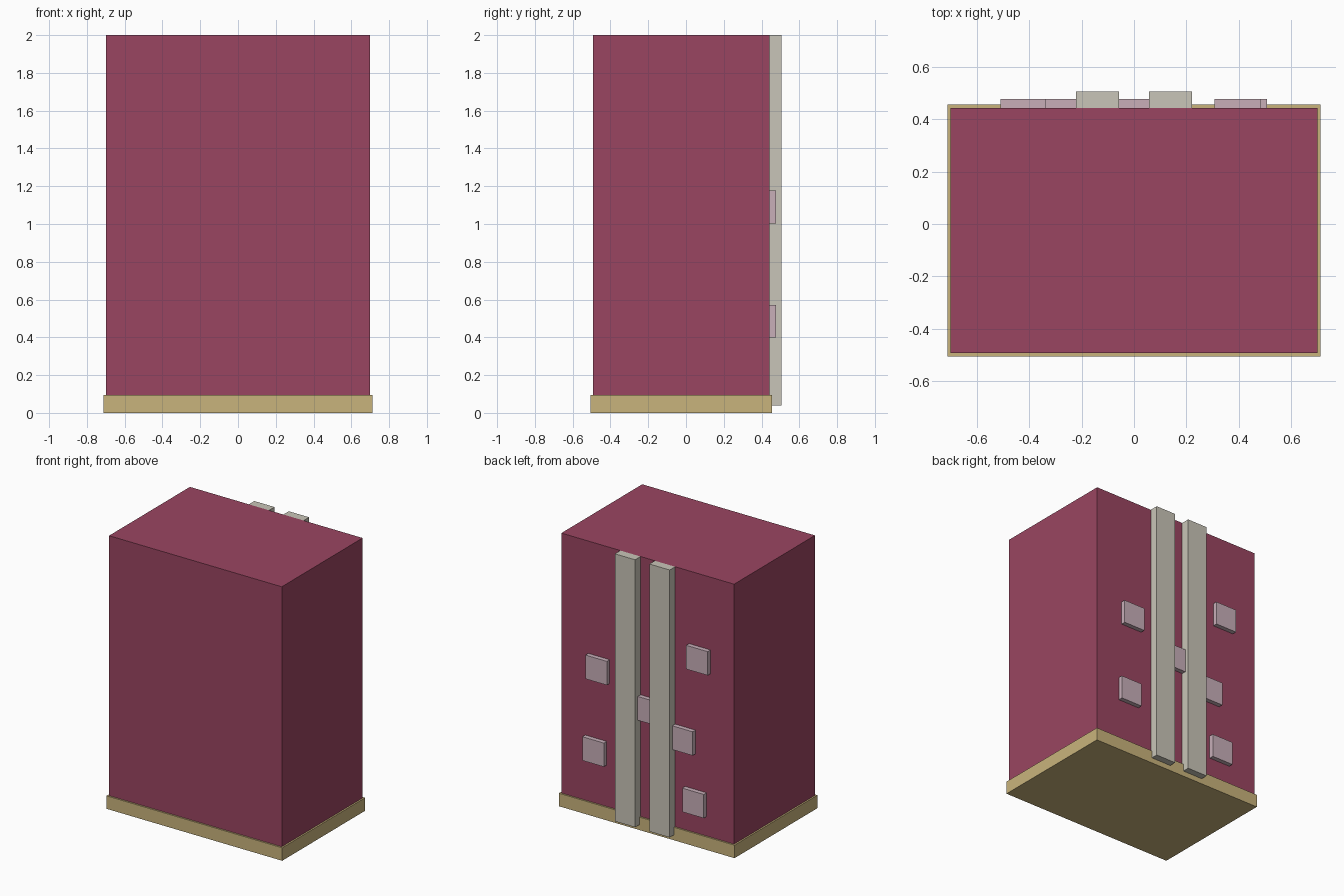
import bpy
import bmesh
from mathutils import Vector

cube = bpy.data.objects.get("Cube")
if cube:
    bpy.data.objects.remove(cube, do_unlink=True)


def make_material(name, rgb):
    mat = bpy.data.materials.new(name)
    mat.use_nodes = True
    colour = (*rgb, 1.0)
    mat.diffuse_color = colour
    mat.node_tree.nodes["Principled BSDF"].inputs["Base Color"].default_value = colour
    return mat


def box(name, low, high, mat):
    """Flat-sided box spanning two opposite corners."""
    low, high = Vector(low), Vector(high)
    bm = bmesh.new()
    bmesh.ops.create_cube(bm, size=1)
    bmesh.ops.scale(bm, vec=high - low, verts=bm.verts)
    bmesh.ops.translate(bm, vec=(low + high) / 2, verts=bm.verts)
    mesh = bpy.data.meshes.new(name)
    bm.to_mesh(mesh)
    bm.free()
    mesh.materials.append(mat)
    obj = bpy.data.objects.new(name, mesh)
    bpy.context.collection.objects.link(obj)
    return obj


crimson = make_material("crimson", (0.323, 0.060, 0.120))
sand = make_material("sand", (0.584, 0.456, 0.202))
pale_grey = make_material("pale grey", (0.584, 0.558, 0.479))
dusty_pink = make_material("dusty pink", (0.578, 0.429, 0.485))

BACK = 0.443

# Main block and its slightly wider plinth
box("body", (-0.70, -0.493, 0.095), (0.70, BACK, 2.0), crimson)
box("plinth", (-0.712, -0.505, 0), (0.712, 0.455, 0.095), sand)

# Two vertical rails up the back
for side, x in (("left", 0.14), ("right", -0.14)):
    box(side + "_rail", (x - 0.082, BACK, 0.04), (x + 0.082, 0.506, 2.0), pale_grey)

# Square raised panels scattered over the back: centre x, centre z
HALF = 0.087
panels = [(0.395, 1.09), (0.42, 0.485), (0, 0.90),
          (-0.422, 1.38), (-0.30, 0.76), (-0.39, 0.325)]
for i, (x, z) in enumerate(panels, 1):
    box(f"back_panel_{i}", (x - HALF, BACK - 0.01, z - HALF),
        (x + HALF, 0.476, z + HALF), dusty_pink)
